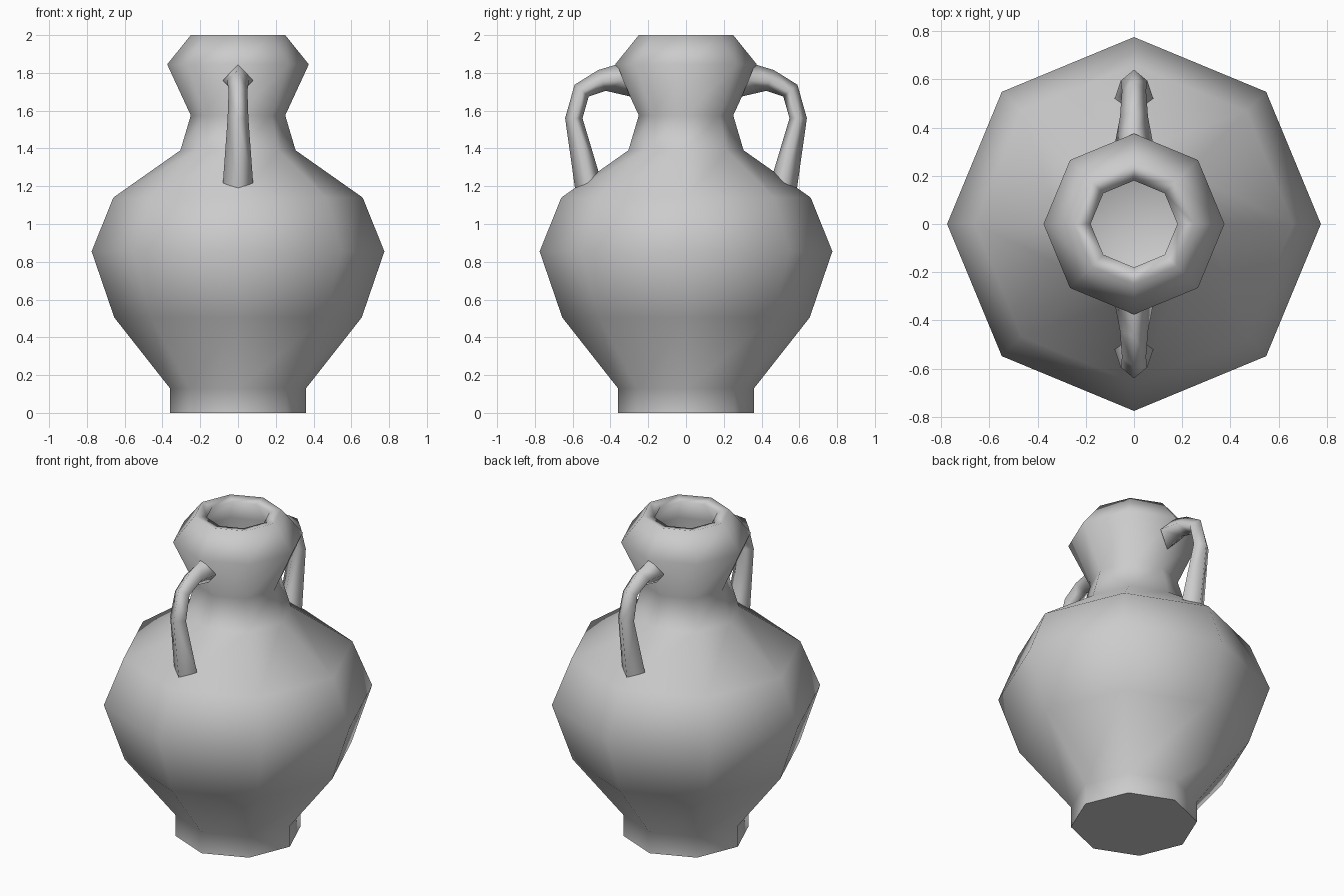
import bpy
import bmesh
from math import cos, sin, tau
from mathutils import Vector

cube = bpy.data.objects.get("Cube")
if cube:
    bpy.data.objects.remove(cube, do_unlink=True)

clay = bpy.data.materials.new("grey clay")
clay.use_nodes = True
colour = (0.6, 0.6, 0.6, 1)
clay.diffuse_color = colour
clay.node_tree.nodes["Principled BSDF"].inputs["Base Color"].default_value = colour


def loft(name, rings, cap_end):
    """Skin a list of closed rings; the first end is a flat cap."""
    bm = bmesh.new()
    loops = [[bm.verts.new(p) for p in ring] for ring in rings]
    for low, high in zip(loops, loops[1:]):
        n = len(low)
        for i in range(n):
            j = (i + 1) % n
            bm.faces.new((low[i], low[j], high[j], high[i])).smooth = True
    bm.faces.new(loops[0]).smooth = False
    if cap_end == "flat":
        bm.faces.new(loops[-1]).smooth = False
    else:
        # Fan to a centre point for the vessel floor
        last = loops[-1]
        centre = bm.verts.new(sum((v.co for v in last), Vector()) / len(last))
        for a, b in zip(last, last[1:] + last[:1]):
            bm.faces.new((a, b, centre)).smooth = True
    bmesh.ops.recalc_face_normals(bm, faces=bm.faces)
    mesh = bpy.data.meshes.new(name)
    bm.to_mesh(mesh)
    bm.free()
    mesh.materials.append(clay)
    obj = bpy.data.objects.new(name, mesh)
    bpy.context.collection.objects.link(obj)
    return obj


# Eight-sided vessel: outside from foot to rim, then inside down to the floor
SIDES = 8
outside = [(0.36, 0), (0.36, 0.13), (0.655, 0.505), (0.775, 0.855),
           (0.66, 1.14), (0.305, 1.39), (0.25, 1.575), (0.375, 1.845), (0.25, 2)]
inside = [(0.18, 1.985), (0.27, 1.845), (0.18, 1.575), (0.24, 1.36),
          (0.58, 1.1), (0.69, 0.855), (0.58, 0.53), (0.3, 0.16)]
rings = [[(r * cos(tau * i / SIDES), r * sin(tau * i / SIDES), z)
          for i in range(SIDES)] for r, z in outside + inside]
loft("vessel_body", rings, "fan")

# Diamond-section handles: outer edge, inner edge (y, z) and half width
sections = [((0.365, 1.845), (0.295, 1.675), 0.08),
            ((0.465, 1.815), (0.425, 1.705), 0.058),
            ((0.59, 1.737), (0.515, 1.675), 0.05),
            ((0.64, 1.56), (0.548, 1.56), 0.055),
            ((0.587, 1.185), (0.455, 1.25), 0.08)]
for name, side in (("front_handle", -1), ("back_handle", 1)):
    rings = []
    for (yo, zo), (yi, zi), w in sections:
        ym, zm = (yo + yi) / 2, (zo + zi) / 2
        rings.append([(0, side * yo, zo), (w, side * ym, zm),
                      (0, side * yi, zi), (-w, side * ym, zm)])
    loft(name, rings, "flat")
